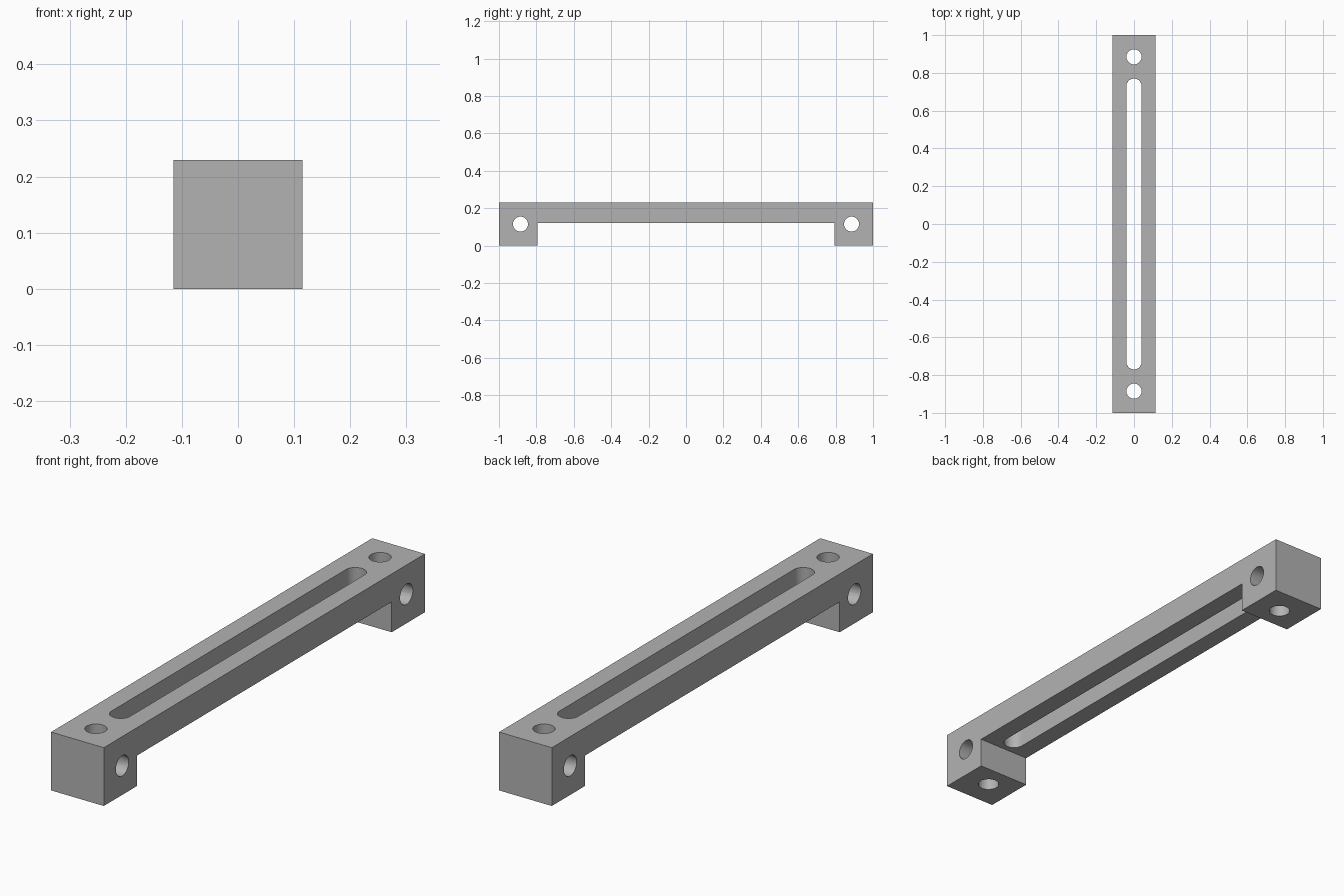
import bpy
import bmesh
import math
from mathutils import Matrix

cube = bpy.data.objects.get("Cube")
if cube:
    bpy.data.objects.remove(cube, do_unlink=True)

HALF_WIDTH, HEIGHT = 0.115, 0.23
FOOT_INNER, BAR_BOTTOM = 0.793, 0.12
HOLE_Y, HOLE_Z, RADIUS = 0.885, 0.115, 0.04
SLOT_END = 0.77
SIDES = 48

grey = bpy.data.materials.new("plain grey")
grey.use_nodes = True
grey.diffuse_color = (0.45, 0.45, 0.45, 1)
grey.node_tree.nodes["Principled BSDF"].inputs["Base Color"].default_value = (0.45, 0.45, 0.45, 1)


def prism(name, points, depth):
    """Extrude a closed outline along its normal, centred on the outline."""
    bm = bmesh.new()
    face = bm.faces.new([bm.verts.new(p) for p in points])
    face.normal_update()
    normal = face.normal.copy()
    bmesh.ops.translate(bm, verts=bm.verts, vec=-normal * depth / 2)
    new = bmesh.ops.extrude_face_region(bm, geom=[face], use_keep_orig=True)
    moved = [v for v in new["geom"] if isinstance(v, bmesh.types.BMVert)]
    bmesh.ops.translate(bm, verts=moved, vec=normal * depth)
    bmesh.ops.recalc_face_normals(bm, faces=bm.faces)
    mesh = bpy.data.meshes.new(name)
    bm.to_mesh(mesh)
    bm.free()
    obj = bpy.data.objects.new(name, mesh)
    bpy.context.collection.objects.link(obj)
    return obj


def arc(cy, start, end, steps):
    angles = [start + (end - start) * i / steps for i in range(steps + 1)]
    return [(RADIUS * math.cos(a), cy + RADIUS * math.sin(a), 0) for a in angles]


def cut(target, cutter):
    cutter.hide_render = True
    mod = target.modifiers.new("cut", 'BOOLEAN')
    mod.operation = 'DIFFERENCE'
    mod.solver = 'EXACT'
    mod.object = cutter
    bpy.context.view_layer.objects.active = target
    bpy.ops.object.modifier_apply(modifier=mod.name)
    bpy.data.objects.remove(cutter, do_unlink=True)


# Bridge-shaped bar with a foot at each end
half = [(0, 1, HEIGHT), (0, 1, 0), (0, FOOT_INNER, 0), (0, FOOT_INNER, BAR_BOTTOM)]
profile = half + [(x, -y, z) for x, y, z in reversed(half)]
bar = prism("slotted_bracket_bar", profile, 2 * HALF_WIDTH)
bar.data.materials.append(grey)

# Long rounded slot through the bar
centre = SLOT_END - RADIUS
outline = arc(centre, 0, math.pi, SIDES // 2) + arc(-centre, math.pi, 2 * math.pi, SIDES // 2)
cut(bar, prism("slot_cutter", outline, 1))

# Crossing vertical and sideways holes in each foot
circle = arc(0, 0, 2 * math.pi, SIDES)[:-1]
for side in (-1, 1):
    for turn in (0, math.pi / 2):
        drill = prism("hole_cutter", circle, 1)
        place = Matrix.Translation((0, side * HOLE_Y, HOLE_Z))
        drill.data.transform(place @ Matrix.Rotation(turn, 4, 'Y'))
        cut(bar, drill)

# Smooth hole walls, crisp edges
bpy.ops.object.select_all(action='DESELECT')
bar.select_set(True)
bpy.context.view_layer.objects.active = bar
bpy.ops.object.shade_smooth_by_angle(angle=math.radians(30))
